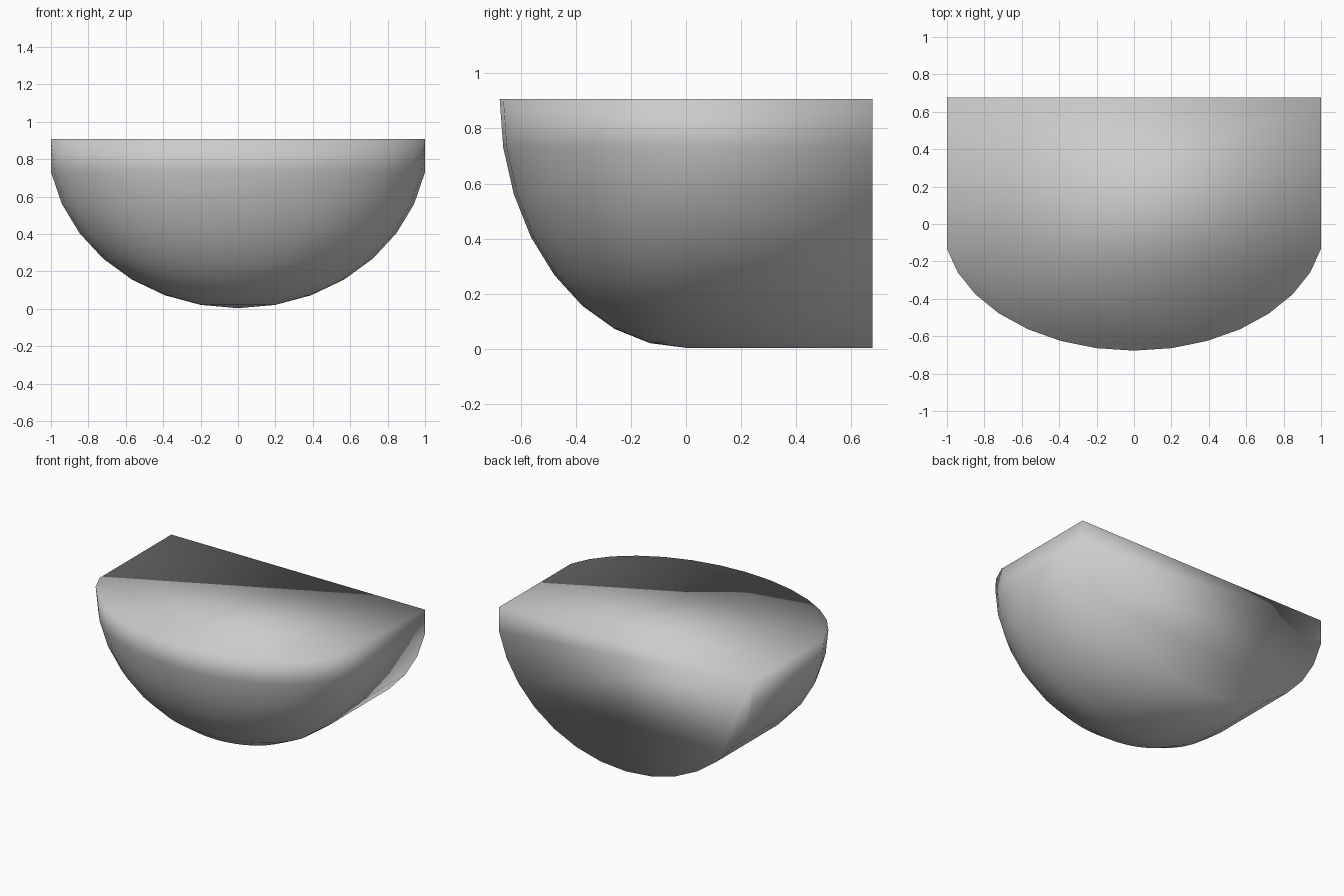
import bpy, bmesh, math

if "Cube" in bpy.data.objects:
    bpy.data.objects.remove(bpy.data.objects["Cube"])

RX, RY, RZ = 1.0196, 0.677, 0.904   # radii of the rounded front
TOP, BACK = 0.907, 0.677            # flat top height, flat back depth
STEP = math.radians(11.25)

bm = bmesh.new()

# Rounded front: quarter ellipsoid points (the outermost rim corners are left off)
for row in range(8):
    for col in range(-8, 9):
        if row == 0 and abs(col) == 8:
            continue
        e, a = row * STEP, col * STEP
        bm.verts.new((RX * math.cos(e) * math.sin(a),
                      -RY * math.cos(e) * math.cos(a),
                      TOP - RZ * math.sin(e)))
bm.verts.new((0, 0, TOP - RZ))

# Straight rear: the half-round section repeated at the flat back
bm.verts.new((0, BACK, TOP - RZ))
for side in (-1, 1):
    bm.verts.new((side, BACK, TOP))
    for row in range(1, 8):
        e = row * STEP
        bm.verts.new((side * RX * math.cos(e), BACK, TOP - RZ * math.sin(e)))

# Closed skin, with flat top and back merged into single faces
res = bmesh.ops.convex_hull(bm, input=bm.verts[:])
loose = [v for v in bm.verts if not v.link_faces]
bmesh.ops.delete(bm, geom=loose, context='VERTS')
bmesh.ops.dissolve_limit(bm, angle_limit=math.radians(0.5),
                         verts=bm.verts[:], edges=bm.edges[:])
bmesh.ops.recalc_face_normals(bm, faces=bm.faces[:])
for f in bm.faces:
    f.smooth = True

mesh = bpy.data.meshes.new("half_bowl_body")
bm.to_mesh(mesh)
bm.free()
bpy.context.collection.objects.link(bpy.data.objects.new("half_bowl_body", mesh))
